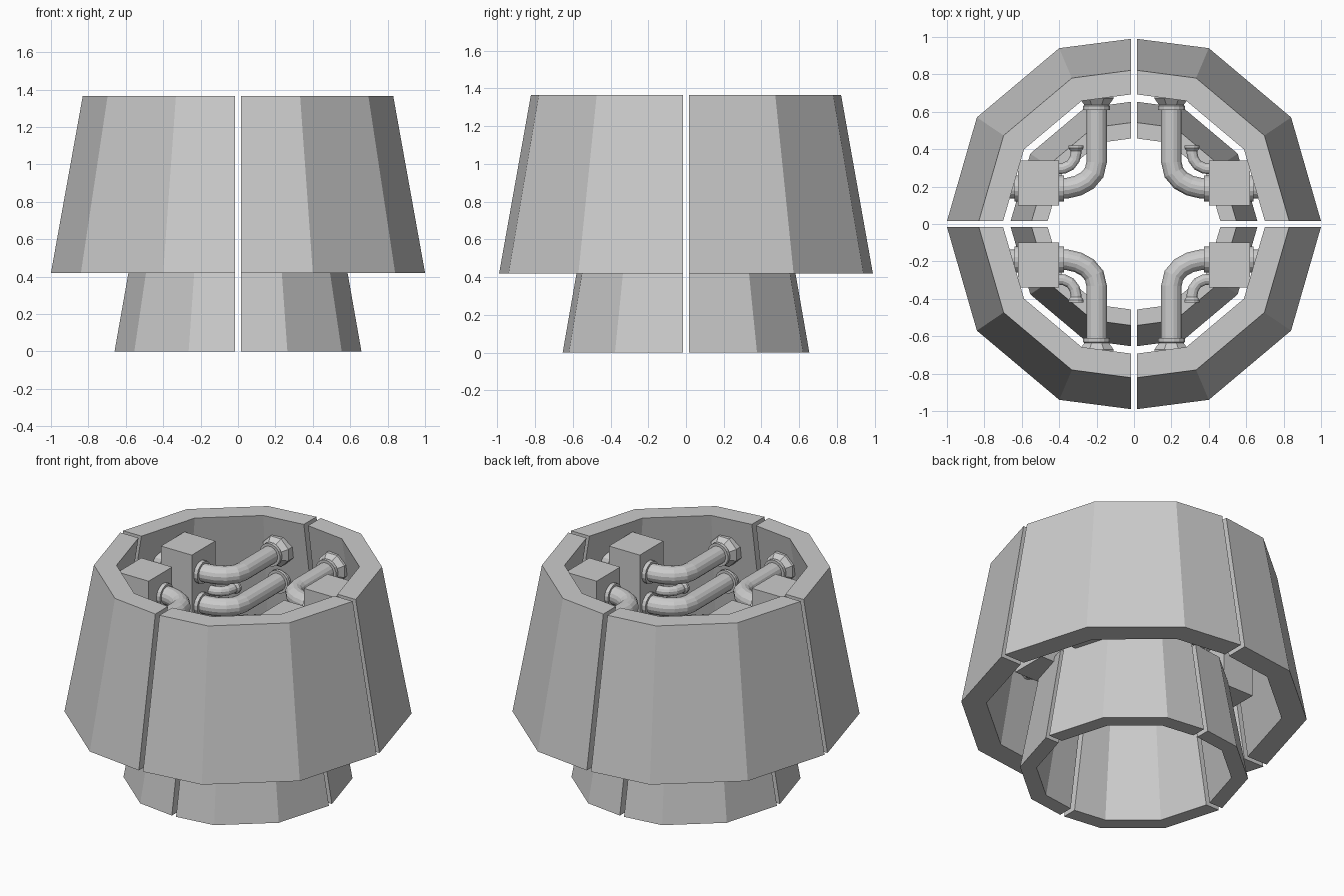
import bpy, bmesh
from math import cos, sin, pi
from mathutils import Vector

if "Cube" in bpy.data.objects:
    bpy.data.objects.remove(bpy.data.objects["Cube"])

GAP = 0.015
# one quarter of the faceted ring outline (at its widest, lowest level)
QUARTER = [(1.0, GAP), (0.84, 0.57), (0.40, 0.94), (GAP, 0.99)]


def finish(name, bm):
    """Turn a bmesh into an object mirrored into all four quarters."""
    bmesh.ops.recalc_face_normals(bm, faces=bm.faces[:])
    mesh = bpy.data.meshes.new(name)
    bm.to_mesh(mesh)
    bm.free()
    ob = bpy.data.objects.new(name, mesh)
    bpy.context.collection.objects.link(ob)
    mod = ob.modifiers.new("four_quarters", 'MIRROR')
    mod.use_axis = (True, True, False)
    mod.use_mirror_merge = False
    return ob


def shell(name, size, z0, z1):
    """Tapered thick wall segment; the ends stay flush with the gap."""
    bm = bmesh.new()
    rings = []
    for scale, z in ((1, z0), (0.83, z1), (0.70, z1), (0.855, z0)):
        s = scale * size
        row = []
        for i, (x, y) in enumerate(QUARTER):
            px = GAP if i == len(QUARTER) - 1 else x * s
            py = GAP if i == 0 else y * s
            row.append(bm.verts.new((px, py, z)))
        rings.append(row)
    for k in range(4):
        a, b = rings[k], rings[(k + 1) % 4]
        for i in range(len(QUARTER) - 1):
            bm.faces.new((a[i], a[i + 1], b[i + 1], b[i]))
    for i in (0, -1):
        bm.faces.new([r[i] for r in rings])
    return finish(name, bm)


def tube(name, path, radii, z, sides=12, smooth=False):
    """Sweep a round section along a horizontal path, with a radius per point."""
    pts = [Vector((x, y, z)) for x, y in path]
    if not isinstance(radii, (list, tuple)):
        radii = [radii] * len(pts)
    bm = bmesh.new()
    rows = []
    for i, p in enumerate(pts):
        t = (pts[min(i + 1, len(pts) - 1)] - pts[max(i - 1, 0)]).normalized()
        n = Vector((-t.y, t.x, 0))
        row = []
        for k in range(sides):
            a = 2 * pi * (k + 0.5) / sides
            row.append(bm.verts.new(p + (n * cos(a) + Vector((0, 0, sin(a)))) * radii[i]))
        rows.append(row)
    for a, b in zip(rows, rows[1:]):
        for k in range(sides):
            j = (k + 1) % sides
            bm.faces.new((a[k], a[j], b[j], b[k]))
    bm.faces.new(rows[0])
    bm.faces.new(rows[-1])
    return finish(name, bm)


def box(name, lo, hi):
    bm = bmesh.new()
    bmesh.ops.create_cube(bm, size=1)
    for v in bm.verts:
        v.co = [lo[i] + (v.co[i] + 0.5) * (hi[i] - lo[i]) for i in range(3)]
    return finish(name, bm)


# outer and inner tapered walls
shell("outer_shell", 1.0, 0.42, 1.365)
shell("inner_shell", 0.66, 0.0, 0.635)

# tall equipment box
box("equipment_box", (0.40, 0.10, 0.60), (0.62, 0.34, 1.29))

# large pipes, upper and lower, from the box to the wall
for label, z, wall in (("upper", 1.15, 0.64), ("lower", 0.945, 0.72)):
    bend = [(0.40, 0.19), (0.355, 0.192), (0.30, 0.205), (0.25, 0.232),
            (0.213, 0.275), (0.20, 0.33), (0.20, wall + 0.03)]
    tube(label + "_pipe", bend, 0.056, z, 16)
    # collar at the box and collar near the wall
    tube(label + "_box_collar", [(0.40, 0.19), (0.375, 0.19)], 0.07, z, 16)
    tube(label + "_wall_collar", [(0.20, wall - 0.03), (0.20, wall - 0.01), (0.20, wall)],
         [0.073, 0.073, 0.064], z, 16)
    # short stub joining the box to the outer wall
    tube(label + "_stub", [(0.61, 0.19), (0.72, 0.19)], 0.055, z, 16)
    tube(label + "_stub_collar", [(0.61, 0.19), (0.64, 0.19)], 0.07, z, 16)

# flared mounting block for the upper pipe
tube("wall_mount", [(0.20, 0.635), (0.20, 0.67), (0.20, 0.73)],
     [0.07, 0.098, 0.098], 1.15, 8)

# small elbow pipe with an end collar
tube("small_pipe", [(0.41, 0.295), (0.375, 0.298), (0.34, 0.315), (0.318, 0.345),
                    (0.31, 0.38), (0.31, 0.405)], 0.03, 0.99)
tube("small_pipe_collar", [(0.31, 0.39), (0.31, 0.405), (0.31, 0.42)],
     [0.03, 0.042, 0.042], 0.99)
